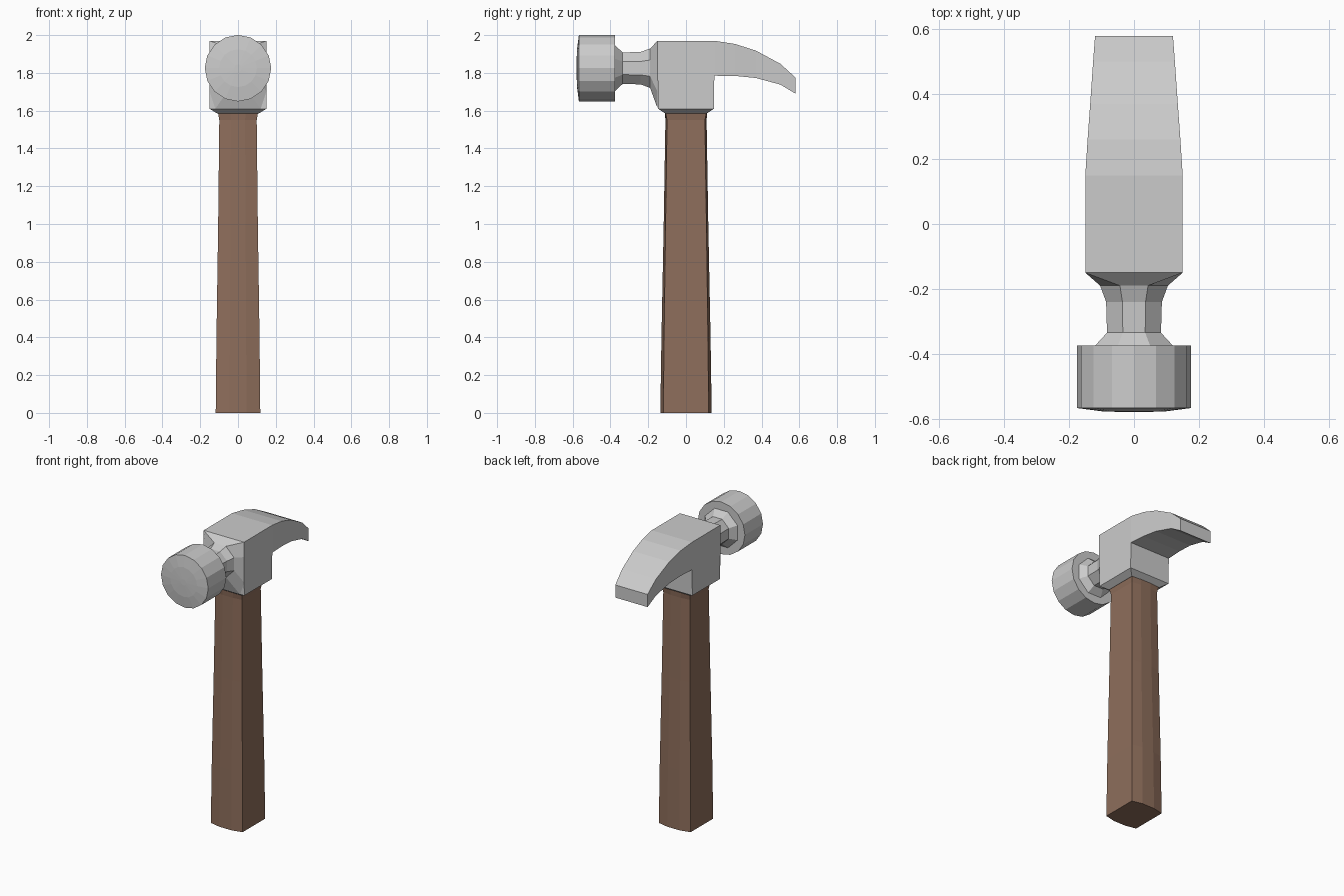
import bpy, math

if "Cube" in bpy.data.objects:
    bpy.data.objects.remove(bpy.data.objects["Cube"])

CZ = 1.825  # height of the striking axis


def loft(name, rings, mat=None):
    """Bridge equal-length point rings and cap both ends."""
    n = len(rings[0])
    verts = [p for r in rings for p in r]
    faces = []
    for k in range(len(rings) - 1):
        for i in range(n):
            j = (i + 1) % n
            faces.append((k * n + i, k * n + j, (k + 1) * n + j, (k + 1) * n + i))
    faces.append(tuple(reversed(range(n))))
    faces.append(tuple(range(len(verts) - n, len(verts))))
    mesh = bpy.data.meshes.new(name)
    mesh.from_pydata(verts, [], faces)
    ob = bpy.data.objects.new(name, mesh)
    bpy.context.collection.objects.link(ob)
    if mat:
        mesh.materials.append(mat)
    # consistent outward normals
    bpy.context.view_layer.objects.active = ob
    ob.select_set(True)
    bpy.ops.object.mode_set(mode='EDIT')
    bpy.ops.mesh.select_all(action='SELECT')
    bpy.ops.mesh.normals_make_consistent(inside=False)
    bpy.ops.object.mode_set(mode='OBJECT')
    ob.select_set(False)
    return ob


def circle(y, r, n, offset=0.0):
    return [(r * math.cos(2 * math.pi * (i + offset) / n), y,
             CZ + r * math.sin(2 * math.pi * (i + offset) / n)) for i in range(n)]


wood = bpy.data.materials.new("wood")
wood.diffuse_color = (0.27, 0.155, 0.105, 1)
wood.use_nodes = True
wood.node_tree.nodes["Principled BSDF"].inputs["Base Color"].default_value = wood.diffuse_color


# Handle: flat sides, front and back bulged in three facets
def handle_ring(z, x, y, bulge):
    half = [(x, y), (x * 0.38, bulge), (-x * 0.38, bulge), (-x, y)]
    return [(a, b, z) for a, b in half] + [(-a, -b, z) for a, b in half]


loft("handle", [handle_ring(*s) for s in (
    (0.0, 0.118, 0.120, 0.136), (0.4, 0.114, 0.116, 0.130),
    (1.0, 0.105, 0.108, 0.118), (1.55, 0.099, 0.100, 0.109),
    (1.59, 0.106, 0.108, 0.112))], wood)

# Head block with chamfered underside
loft("head_block", [[(-x, -y, z), (x, -y, z), (x, y, z), (-x, y, z)] for x, y, z in (
    (0.11, 0.11, 1.585), (0.15, 0.147, 1.61), (0.15, 0.15, 1.785), (0.15, 0.15, 1.97))])

# Claw: tapering downward curve (y, half width, bottom, top)
loft("claw", [[(-x, y, b), (x, y, b), (x, y, t), (-x, y, t)] for y, x, b, t in (
    (0.15, 0.15, 1.785, 1.97), (0.26, 0.143, 1.784, 1.953), (0.37, 0.135, 1.773, 1.918),
    (0.50, 0.126, 1.738, 1.848), (0.58, 0.12, 1.69, 1.775))])

# Neck: blends from the square block to a slim octagon, then flares to the face
right = [(0.12, 1.61), (0.15, 1.70), (0.15, 1.87), (0.15, 1.97)]
base = [(x, -0.15, z) for x, z in right] + [(-x, -0.15, z) for x, z in reversed(right)]
# start each octagon at its lower right point to match the base ring
octagons = [circle(y, r, 8, -1.5) for y, r in (
    (-0.19, 0.113), (-0.24, 0.093), (-0.335, 0.090), (-0.38, 0.135))]
loft("neck", [base] + octagons)

# Striking face: sixteen sided drum with a slightly domed front
loft("striking_face", [circle(y, r, 16) for y, r in (
    (-0.375, 0.176), (-0.567, 0.176), (-0.577, 0.10), (-0.58, 0.02))])
